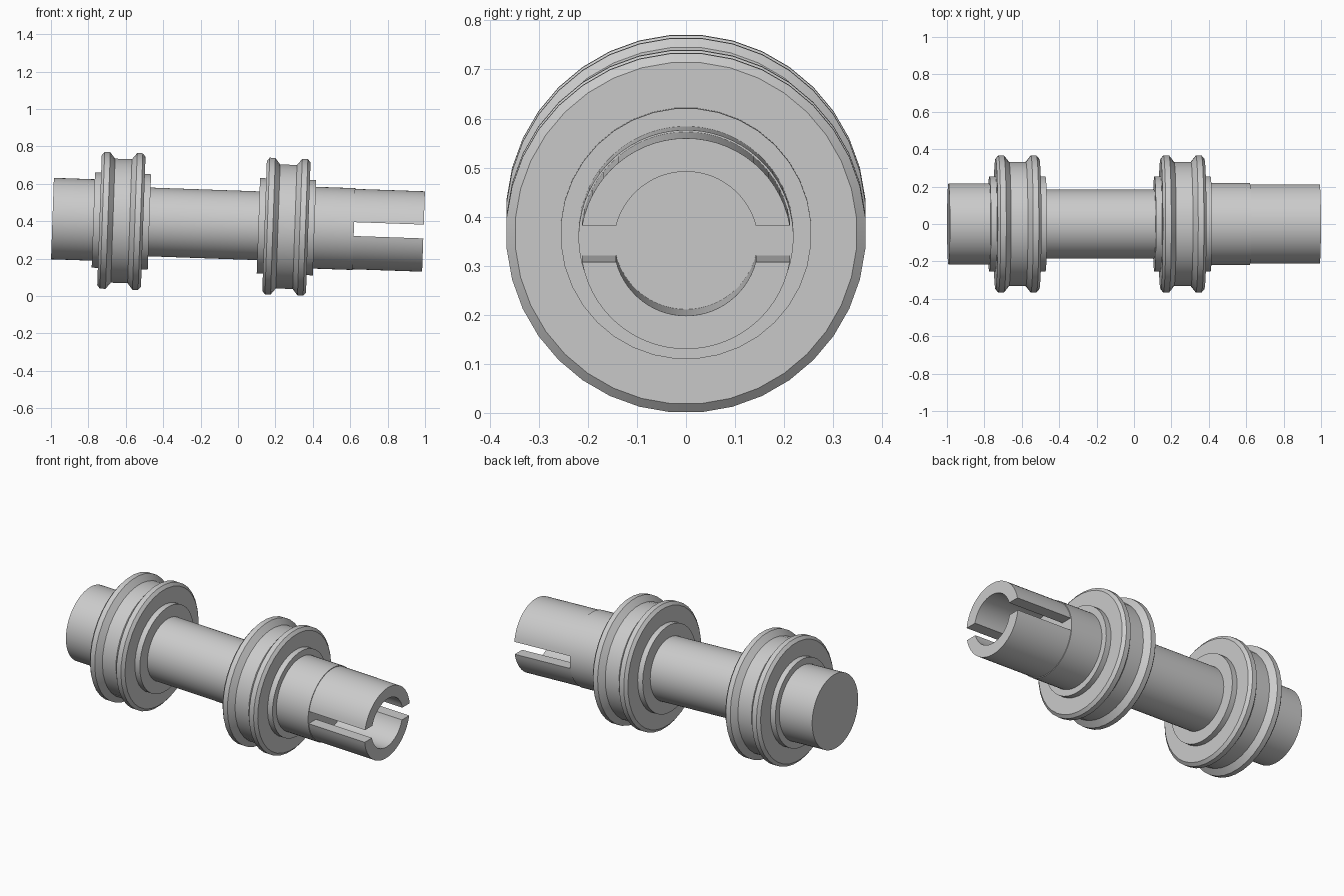
import bpy, bmesh, math
from mathutils import Matrix

if "Cube" in bpy.data.objects:
    bpy.data.objects.remove(bpy.data.objects["Cube"])

# The whole part lies along x, tilted two degrees nose-down
TILT = Matrix.Translation((0, 0, 0.3795)) @ Matrix.Rotation(math.radians(2), 4, 'Y')

steel = bpy.data.materials.new("plain_grey")
steel.diffuse_color = (0.6, 0.6, 0.6, 1)
steel.use_nodes = True
steel.node_tree.nodes["Principled BSDF"].inputs["Base Color"].default_value = steel.diffuse_color


def finish(name, bm):
    bmesh.ops.recalc_face_normals(bm, faces=bm.faces)
    bm.transform(TILT)
    mesh = bpy.data.meshes.new(name)
    bm.to_mesh(mesh)
    bm.free()
    mesh.materials.append(steel)
    ob = bpy.data.objects.new(name, mesh)
    bpy.context.collection.objects.link(ob)
    bpy.ops.object.select_all(action='DESELECT')
    ob.select_set(True)
    bpy.context.view_layer.objects.active = ob
    bpy.ops.object.shade_smooth_by_angle(angle=math.radians(25))


def lathe(name, profile, sides, closed, shift=0.0):
    """Spin (x, radius) points round the x axis; open profiles get end caps."""
    bm = bmesh.new()
    rings = []
    for x, r in profile:
        angs = [2 * math.pi * (i + 0.5) / sides for i in range(sides)]
        rings.append([bm.verts.new((x + shift, r * math.sin(a), r * math.cos(a))) for a in angs])
    pairs = list(zip(rings, rings[1:]))
    if closed:
        pairs.append((rings[-1], rings[0]))
    else:
        bm.faces.new(rings[0])
        bm.faces.new(rings[-1])
    for a, b in pairs:
        for i in range(sides):
            j = (i + 1) % sides
            bm.faces.new((a[i], a[j], b[j], b[i]))
    finish(name, bm)


def prong(name, side, x0, x1, r_out, r_in, half_slot, steps=28):
    """Half of the slotted tube: a C-shaped section extruded along x."""
    bm = bmesh.new()
    a_out, a_in = math.asin(half_slot / r_out), math.asin(half_slot / r_in)
    sections = []
    for i in range(steps + 1):
        t = i / steps
        loop = []
        for x, r, a0 in ((x0, r_out, a_out), (x1, r_out, a_out), (x1, r_in, a_in), (x0, r_in, a_in)):
            a = a0 + t * (math.pi - 2 * a0)
            loop.append(bm.verts.new((x, r * math.cos(a), side * r * math.sin(a))))
        sections.append(loop)
    for p, q in zip(sections, sections[1:]):
        for k in range(4):
            m = (k + 1) % 4
            bm.faces.new((p[k], p[m], q[m], q[k]))
    bm.faces.new(sections[0])
    bm.faces.new(sections[-1])
    finish(name, bm)


# Stepped solid shaft
lathe("shaft", [(-0.9925, 0.218), (-0.62, 0.218), (-0.62, 0.184), (0.26, 0.184),
                (0.26, 0.219), (0.62, 0.219)], 64, False)

# Grooved wheels with hub collars, symmetric about their own middle
half = [(0.15, 0.175), (0.15, 0.256), (0.117, 0.256), (0.117, 0.349),
        (0.102, 0.367), (0.072, 0.367), (0.045, 0.333)]
wheel = [(-x, r) for x, r in half] + [(x, r) for x, r in reversed(half)]
for name, x in (("left_grooved_wheel", -0.624), ("right_grooved_wheel", 0.259)):
    lathe(name, wheel, 36, True, x)

# Slotted hollow end
for name, side in (("upper_prong", 1), ("lower_prong", -1)):
    prong(name, side, 0.62, 0.9925, 0.215, 0.147, 0.037)
